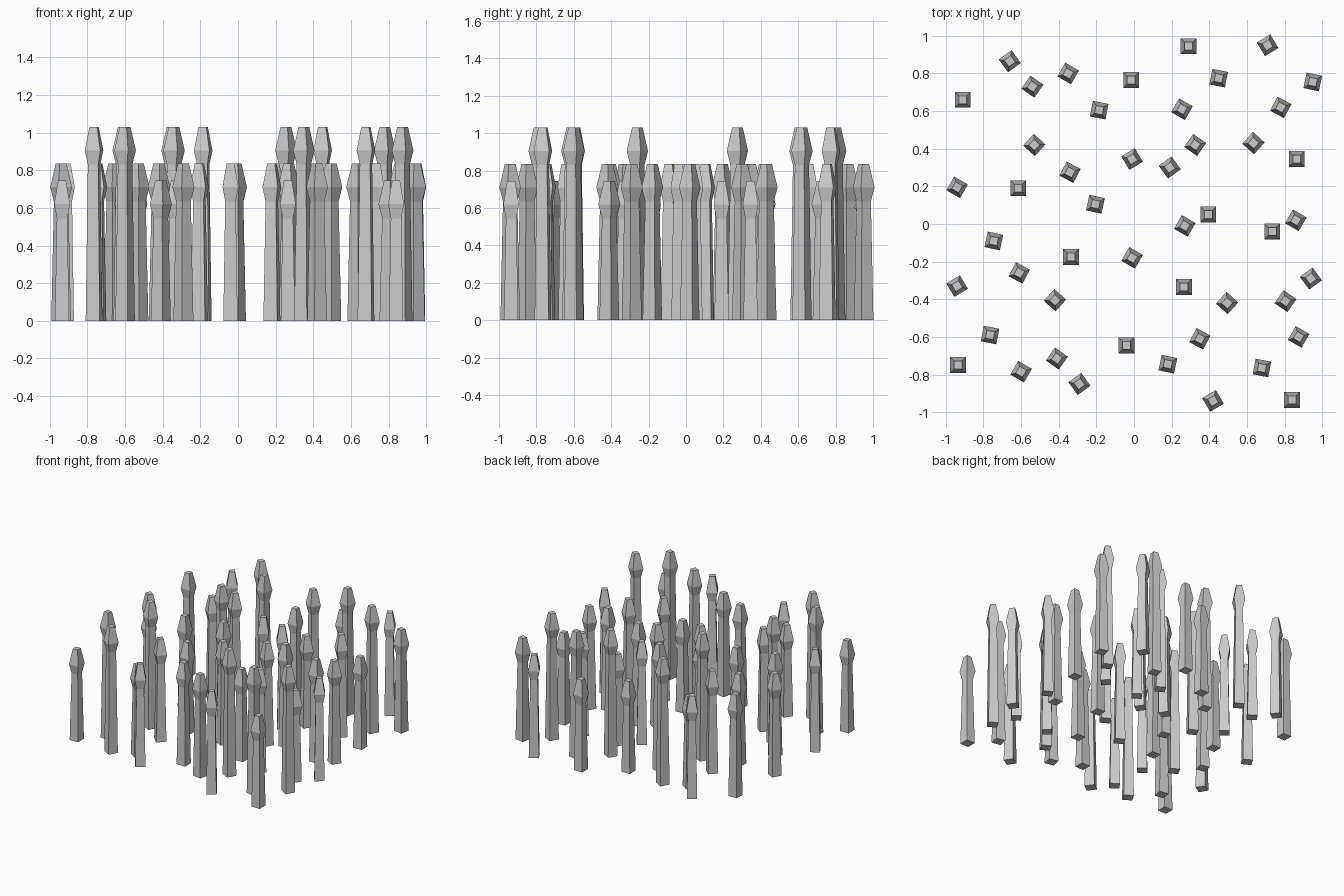
import bpy
import bmesh
from math import radians, cos, sin

if "Cube" in bpy.data.objects:
    bpy.data.objects.remove(bpy.data.objects["Cube"])

# Neck height of each post kind (head profile is the same on all)
NECK = {"tall": 0.83, "medium": 0.635, "short": 0.545}


def post_mesh(kind):
    """Square tapered shaft with a faceted bud-shaped head."""
    n = NECK[kind]
    profile = [(0, 0.038), (n, 0.028), (n + 0.075, 0.042), (n + 0.2, 0.021)]
    bm = bmesh.new()
    rings = [[bm.verts.new((sx * r, sy * r, z))
              for sx, sy in ((-1, -1), (1, -1), (1, 1), (-1, 1))]
             for z, r in profile]
    for lo, hi in zip(rings, rings[1:]):
        for i in range(4):
            j = (i + 1) % 4
            bm.faces.new((lo[i], lo[j], hi[j], hi[i]))
    bm.faces.new(rings[0][::-1])
    bm.faces.new(rings[-1])
    mesh = bpy.data.meshes.new(kind + "_post")
    bm.to_mesh(mesh)
    bm.free()
    return mesh


meshes = {kind: post_mesh(kind) for kind in NECK}

# One cluster of twelve posts: x, y, twist
CLUSTER = {
    "tall": [(-0.135, 0.25, -28), (-0.29, -0.08, -11), (-0.125, -0.275, -30)],
    "medium": [(-0.27, 0.42, -12), (0.465, 0.33, -30), (-0.465, 0.18, 31),
               (0.055, 0.105, -42), (0.435, -0.135, 0), (0.185, -0.34, 36)],
    "short": [(0.14, 0.335, 0), (-0.46, -0.24, 0), (0.065, -0.205, -35)],
}

# The cluster is repeated four times, turned by quarter turns
PLACES = [(-0.475, -0.51, 0), (-0.475, 0.525, 180),
          (0.53, 0.485, -90), (0.60, -0.475, 90)]

for cx, cy, turn in PLACES:
    c, s = cos(radians(turn)), sin(radians(turn))
    for kind, posts in CLUSTER.items():
        for x, y, twist in posts:
            ob = bpy.data.objects.new(kind + "_post", meshes[kind])
            ob.location = (cx + c * x - s * y, cy + s * x + c * y, 0)
            ob.rotation_euler.z = radians(turn + twist)
            bpy.context.collection.objects.link(ob)
